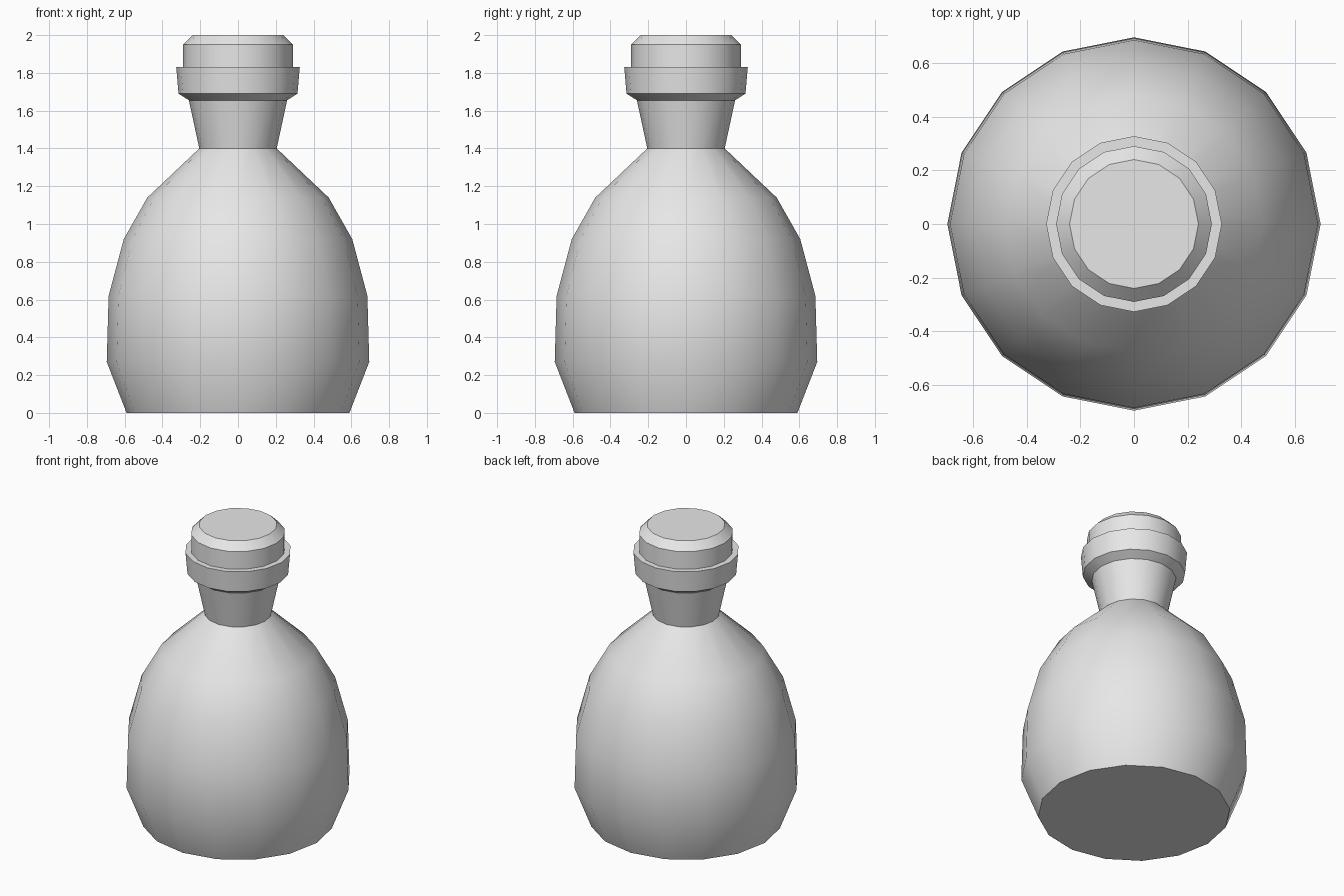
import bpy
import bmesh
from math import cos, sin, tau, radians

SIDES = 16

cube = bpy.data.objects.get("Cube")
if cube:
    bpy.data.objects.remove(cube, do_unlink=True)

grey = bpy.data.materials.new("light_grey")
grey.use_nodes = True
grey.diffuse_color = (0.8, 0.8, 0.8, 1)
grey.node_tree.nodes["Principled BSDF"].inputs["Base Color"].default_value = grey.diffuse_color


def lathe(name, profile, angle):
    """Turn a (radius, height) profile into a closed solid of revolution."""
    bm = bmesh.new()
    rings = [[bm.verts.new((r * cos(tau * i / SIDES), r * sin(tau * i / SIDES), z))
              for i in range(SIDES)] for r, z in profile]
    for low, high in zip(rings, rings[1:]):
        for i in range(SIDES):
            j = (i + 1) % SIDES
            bm.faces.new((low[i], low[j], high[j], high[i]))
    bm.faces.new(rings[0][::-1])
    bm.faces.new(rings[-1])
    mesh = bpy.data.meshes.new(name)
    bm.to_mesh(mesh)
    bm.free()
    mesh.materials.append(grey)
    obj = bpy.data.objects.new(name, mesh)
    bpy.context.collection.objects.link(obj)
    bpy.ops.object.select_all(action="DESELECT")
    obj.select_set(True)
    bpy.context.view_layer.objects.active = obj
    bpy.ops.object.shade_smooth_by_angle(angle=radians(angle))
    return obj


# Rounded body, neck and lip in one continuous skin
lathe("bottle", [
    (0.59, 0), (0.695, 0.27), (0.685, 0.62), (0.605, 0.92), (0.48, 1.14),
    (0.205, 1.4),                                # foot of the neck
    (0.26, 1.655), (0.315, 1.69), (0.327, 1.83),  # flared neck and collar
    (0.29, 1.83), (0.29, 1.95), (0.24, 2.0),      # stopper with bevelled top
], 30)
